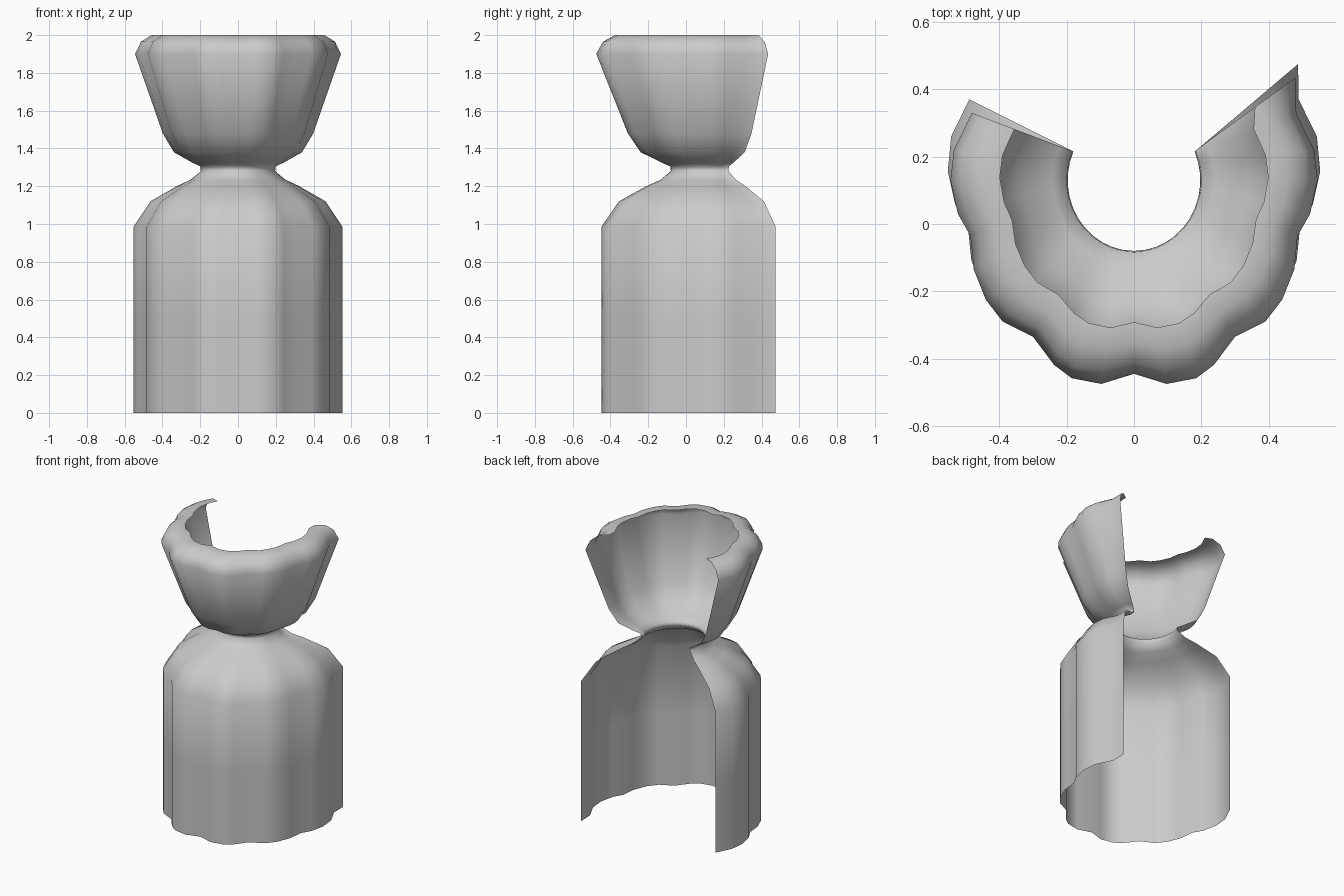
import bpy, bmesh, math

if "Cube" in bpy.data.objects:
    bpy.data.objects.remove(bpy.data.objects["Cube"])

# Scalloped plan outline of the right half (rim level), front centre to back
half = [(0, -.445), (.097, -.475), (.185, -.458), (.238, -.418), (.30, -.335),
        (.39, -.29), (.44, -.225), (.476, -.135), (.486, -.035), (.523, .03),
        (.545, .13), (.535, .22), (.482, .33)]

# Matching smooth round neck
n = len(half) - 1
neck = []
for i in range(n + 1):
    a = math.radians(-90 + 114 * i / n)
    neck.append((.197 * math.cos(a), .13 + .21 * math.sin(a)))


def mirrored(pts, extra):
    # left half + right half, with one extra strip on the right end
    return [(-x, y) for x, y in reversed(pts[1:])] + pts + [extra]


rim = mirrored(half, (.48, .435))
body = [(x * 1.015, y + (.04 if y > .2 else .027)) for x, y in rim]
throat = mirrored(neck, (.192, .225))

# Profile: (height, spread from neck to outline, outline)
profile = [(0, 1, body), (.5, 1, body), (.985, 1, body), (1.12, .75, body),
           (1.2, .36, body), (1.235, .15, body), (1.28, 0, body),
           (1.305, .01, rim), (1.325, .13, rim), (1.38, .41, rim),
           (1.48, .58, rim), (1.9, 1, rim), (1.965, .91, rim),
           (2.0, .75, rim), (2.0, .58, rim)]

# Gathered open drape
bm = bmesh.new()
rows = [[bm.verts.new((a[0] + (b[0] - a[0]) * t, a[1] + (b[1] - a[1]) * t, z))
         for a, b in zip(throat, outline)] for z, t, outline in profile]
for lo, hi in zip(rows, rows[1:]):
    for i in range(len(lo) - 1):
        bm.faces.new((lo[i], lo[i + 1], hi[i + 1], hi[i]))
me = bpy.data.meshes.new("gathered_drape")
bm.to_mesh(me)
bm.free()
me.shade_smooth()
ob = bpy.data.objects.new("gathered_drape", me)
bpy.context.collection.objects.link(ob)
